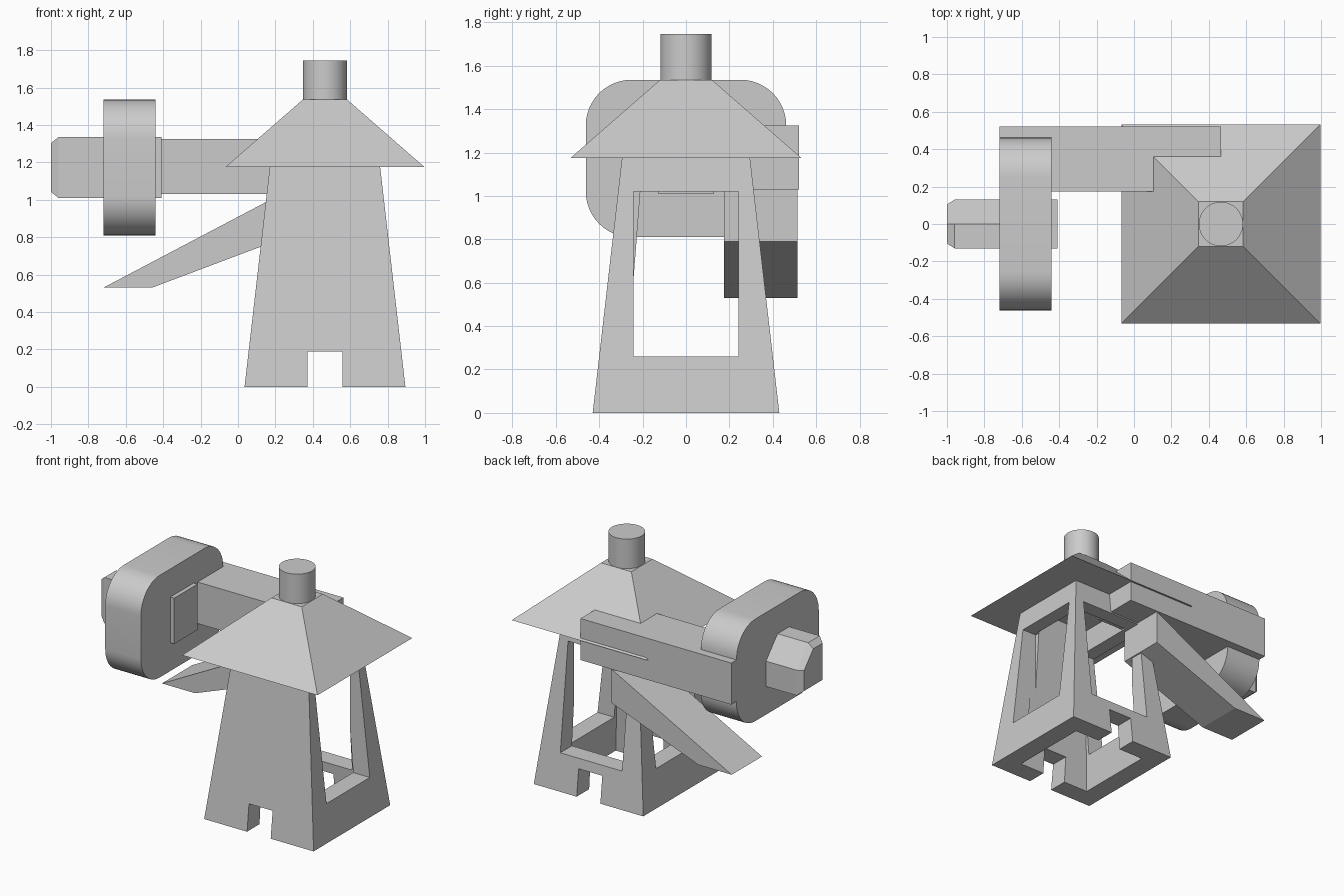
import bpy, bmesh, math
from mathutils import Vector

cube = bpy.data.objects.get("Cube")
if cube:
    bpy.data.objects.remove(cube, do_unlink=True)

GREY = (0.6, 0.6, 0.6, 1.0)
mat = bpy.data.materials.new("plain_grey")
mat.use_nodes = True
mat.diffuse_color = GREY
mat.node_tree.nodes["Principled BSDF"].inputs["Base Color"].default_value = GREY

CX = 0.465            # tower axis
EAVES = 1.175         # tower top and roof base
SLOPE = 0.135 / EAVES  # inward lean of the walls


def make(name, bm):
    bmesh.ops.recalc_face_normals(bm, faces=bm.faces)
    mesh = bpy.data.meshes.new(name)
    bm.to_mesh(mesh)
    bm.free()
    mesh.materials.append(mat)
    obj = bpy.data.objects.new(name, mesh)
    bpy.context.collection.objects.link(obj)
    return obj


def loft(name, bottom, top):
    """Solid between two matching loops of points."""
    bm = bmesh.new()
    a = [bm.verts.new(p) for p in bottom]
    b = [bm.verts.new(p) for p in top]
    n = len(a)
    bm.faces.new(a[::-1])
    bm.faces.new(b)
    for i in range(n):
        j = (i + 1) % n
        bm.faces.new((a[i], a[j], b[j], b[i]))
    return make(name, bm)


def box(name, x, y, z):
    def ring(h):
        return [(x[0], y[0], h), (x[1], y[0], h), (x[1], y[1], h), (x[0], y[1], h)]
    return loft(name, ring(z[0]), ring(z[1]))


def frustum(name, r0, z0, r1, z1):
    def ring(r, z):
        return [(CX + sx * r, sy * r, z) for sx, sy in ((-1, -1), (1, -1), (1, 1), (-1, 1))]
    return loft(name, ring(r0, z0), ring(r1, z1))


def cut(target, cutter):
    """Subtract the cutter from the target and discard it."""
    cutter.hide_render = True
    mod = target.modifiers.new("cut", 'BOOLEAN')
    mod.operation = 'DIFFERENCE'
    mod.solver = 'EXACT'
    mod.object = cutter
    bpy.context.view_layer.objects.active = target
    bpy.ops.object.modifier_apply(modifier=mod.name)
    bpy.data.objects.remove(cutter, do_unlink=True)


def smooth(obj):
    bpy.ops.object.select_all(action='DESELECT')
    obj.select_set(True)
    bpy.context.view_layer.objects.active = obj
    bpy.ops.object.shade_smooth_by_angle(angle=math.radians(30))


# Hollow tapered tower, solid at the front and open on three sides
tower = frustum("tower", 0.43, 0, 0.43 - SLOPE * EAVES, EAVES)


def cavity_half(z):
    return 0.29 - 0.078 * z


cut(tower, frustum("cavity_cutter", cavity_half(-0.1), -0.1, cavity_half(1.3), 1.3))
W, DEEP, FAR = 0.243, 0.2, 0.6
window = (0.26, 1.02)
cut(tower, box("window_cutter", (CX + DEEP, CX + FAR), (-W, W), window))
cut(tower, box("window_cutter", (CX - FAR, CX - DEEP), (-W, W), window))
cut(tower, box("window_cutter", (CX - W, CX + W), (DEEP, FAR), window))
# Notches under the front and back walls
cut(tower, box("notch_cutter", (CX - 0.093, CX + 0.093), (-FAR, FAR), (-0.1, 0.19)))

# Roof and chimney
frustum("roof", 0.532, EAVES, 0.119, 1.535)
bm = bmesh.new()
bmesh.ops.create_cone(bm, cap_ends=True, segments=48, radius1=0.118, radius2=0.118, depth=0.21)
bmesh.ops.translate(bm, verts=bm.verts, vec=Vector((CX, 0, 1.64)))
smooth(make("chimney", bm))

# Beam along the back
box("beam", (-0.72, 0.465), (0.175, 0.52), (1.03, 1.325))

# Tapered chute below the beam
chute = [(-0.72, 0.53), (-0.46, 0.53), (0.23, 0.79), (0.23, 1.03)]
loft("chute", [(x, 0.175, z) for x, z in chute], [(x, 0.515, z) for x, z in chute])

# Wide rounded block
R, HY, HZ, MID = 0.21, 0.462, 0.3625, 1.1725
outline = []
for k, (sy, sz) in enumerate(((1, 1), (-1, 1), (-1, -1), (1, -1))):
    for i in range(13):
        a = math.pi / 2 * (k + i / 12)
        outline.append((sy * (HY - R) + R * math.cos(a),
                        MID + sz * (HZ - R) + R * math.sin(a)))
smooth(loft("rounded_block", [(-0.72, y, z) for y, z in outline],
            [(-0.44, y, z) for y, z in outline]))

# Square plate on the inner side of the block
box("inner_plate", (-0.5, -0.41), (-0.13, 0.13), (1.01, 1.335))

# Outer hub with one sloping shoulder and a chamfered end
hub = [(-0.13, 1.01), (0.13, 1.01), (0.13, 1.19), (0, 1.335), (-0.13, 1.335)]


def hub_ring(x, s=1.0):
    return [(x, y * s, MID + (z - MID) * s) for y, z in hub]


loft("hub", hub_ring(-0.6), hub_ring(-0.96))
loft("hub_end", hub_ring(-0.96), hub_ring(-1.0, 0.8))
